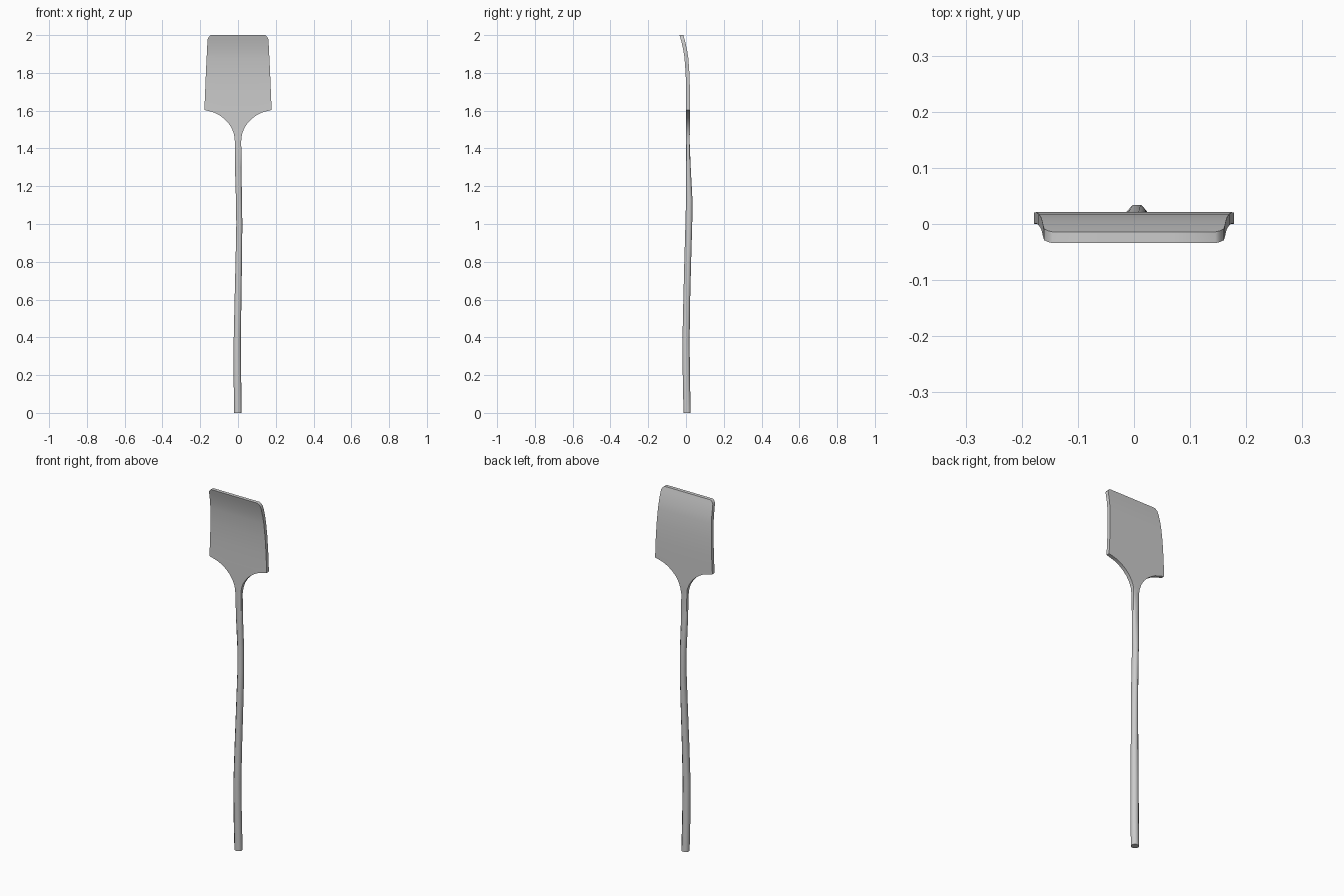
import bpy, bmesh

# cross-sections: z, centre x, centre y, half width, half thickness, corner cut (1 = octagon, 0 = flat slab)
HANDLE = [
    (0.00, -0.001, 0.006, 0.020, 0.019, 1),
    (0.18, -0.003, 0.002, 0.020, 0.019, 1),
    (0.38, -0.004, 0.000, 0.019, 0.019, 1),
    (0.60, 0.000, 0.004, 0.018, 0.018, 1),
    (0.80, 0.004, 0.009, 0.017, 0.018, 1),
    (1.00, 0.007, 0.015, 0.016, 0.018, 1),
    (1.13, 0.005, 0.017, 0.016, 0.017, 1),
    (1.30, 0.001, 0.012, 0.017, 0.013, 0.8),
    (1.44, 0.000, 0.009, 0.017, 0.010, 0.3),
]
SHOULDER = [(1.475, 0.021), (1.505, 0.032), (1.533, 0.050), (1.556, 0.072),
            (1.574, 0.096), (1.588, 0.122), (1.597, 0.150), (1.604, 0.178)]
BLADE = [(1.70, 0.011, 0.174), (1.80, 0.008, 0.170), (1.88, 0.002, 0.166),
         (1.92, -0.004, 0.164), (1.96, -0.013, 0.162), (1.982, -0.019, 0.160),
         (1.994, -0.0225, 0.152), (2.00, -0.024, 0.145)]

sections = list(HANDLE)
sections += [(z, 0, 0.010, w, 0.010, 0) for z, w in SHOULDER]
sections += [(z, 0, y, w, 0.010, 0) for z, y, w in BLADE]


def ring(bm, s):
    z, cx, cy, w, t, cut = s
    a, b = w * (1 - 0.55 * cut), t * (1 - 0.58 * cut)
    if cut == 0:
        a = w * 0.45
    if cut < 1 and cut > 0:
        a, b = w * 0.5, t * (1 - 0.58 * cut)
    pts = [(w, -b), (w, b), (a, t), (-a, t), (-w, b), (-w, -b), (-a, -t), (a, -t)]
    return [bm.verts.new((cx + x, cy + y, z)) for x, y in pts]


# handle, flared shoulder and bent blade lofted as one continuous piece
bm = bmesh.new()
rings = [ring(bm, s) for s in sections]
for lo, hi in zip(rings, rings[1:]):
    for i in range(8):
        j = (i + 1) % 8
        bm.faces.new((lo[i], lo[j], hi[j], hi[i]))
bm.faces.new(rings[0][::-1])
bm.faces.new(rings[-1])
bmesh.ops.recalc_face_normals(bm, faces=bm.faces)
mesh = bpy.data.meshes.new("long_handled_paddle")
bm.to_mesh(mesh)
bm.free()
paddle = bpy.data.objects.new("long_handled_paddle", mesh)
bpy.context.collection.objects.link(paddle)

# smooth the rounded runs, keep the blade rim crisp
bpy.context.view_layer.objects.active = paddle
paddle.select_set(True)
bpy.ops.object.shade_smooth_by_angle(angle=0.9)
